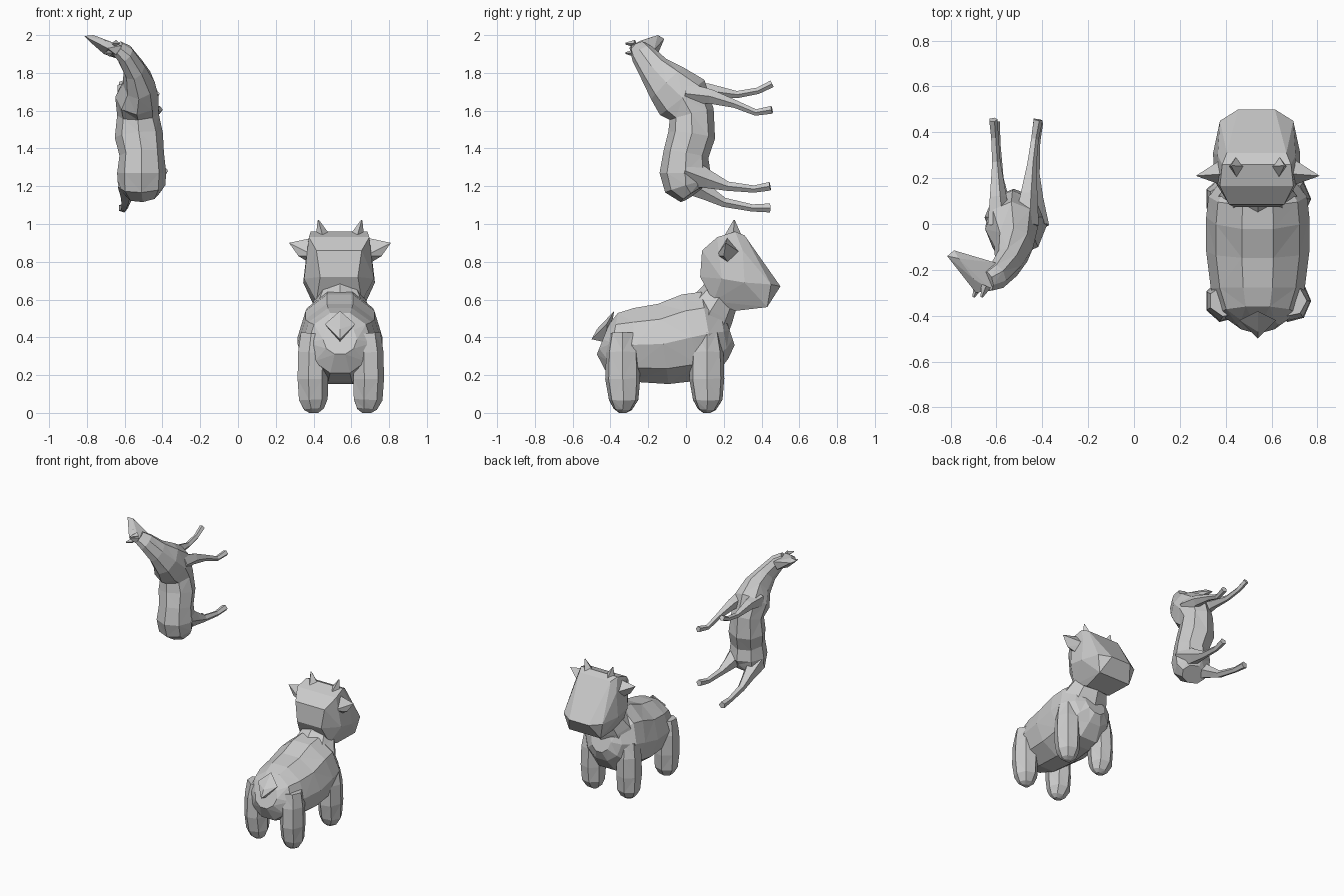
import bpy, bmesh, math
from mathutils import Vector

CX = 0.54  # centre line of the calf


def finish(name, bm):
    bmesh.ops.recalc_face_normals(bm, faces=bm.faces)
    me = bpy.data.meshes.new(name)
    bm.to_mesh(me)
    bm.free()
    ob = bpy.data.objects.new(name, me)
    bpy.context.collection.objects.link(ob)
    return ob


def loft(name, rings, sides=8):
    """rings: (x, y, z, half width along x, half depth) along a path."""
    bm = bmesh.new()
    pts = [Vector(r[:3]) for r in rings]
    loops = []
    for i, r in enumerate(rings):
        t = (pts[min(i + 1, len(pts) - 1)] - pts[max(i - 1, 0)]).normalized()
        side = Vector((1, 0, 0))
        side = (side - t * side.dot(t)).normalized()
        up = t.cross(side)
        loops.append([bm.verts.new(pts[i] + side * r[3] * math.cos(a) + up * r[4] * math.sin(a))
                      for a in (2 * math.pi * k / sides for k in range(sides))])
    for a, b in zip(loops, loops[1:]):
        for k in range(sides):
            j = (k + 1) % sides
            bm.faces.new((a[k], a[j], b[j], b[k]))
    bm.faces.new(loops[0])
    bm.faces.new(loops[-1])
    bmesh.ops.triangulate(bm, faces=bm.faces)
    return finish(name, bm)


def hull(name, pts):
    bm = bmesh.new()
    for p in pts:
        bm.verts.new(p)
    res = bmesh.ops.convex_hull(bm, input=bm.verts)
    junk = {g for g in res["geom_interior"] + res["geom_unused"] if isinstance(g, bmesh.types.BMVert)}
    bmesh.ops.delete(bm, geom=list(junk), context='VERTS')
    return finish(name, bm)


# ---- calf: body, neck, tail
loft("calf_body", [(CX, y, z, a, b) for y, z, a, b in [
    (-0.44, 0.39, 0.09, 0.09), (-0.39, 0.37, 0.17, 0.17), (-0.28, 0.36, 0.205, 0.205),
    (-0.12, 0.365, 0.225, 0.225), (0.03, 0.40, 0.225, 0.245),
    (0.12, 0.42, 0.215, 0.235), (0.20, 0.43, 0.15, 0.15), (0.23, 0.44, 0.08, 0.09)]], 10)
loft("calf_neck", [(CX, 0.08, 0.43, 0.20, 0.14), (CX, 0.13, 0.54, 0.165, 0.13),
                   (CX, 0.18, 0.62, 0.125, 0.105), (CX, 0.22, 0.70, 0.12, 0.10)])
hull("calf_tail", [(CX - 0.08, -0.42, 0.47), (CX + 0.08, -0.42, 0.47), (CX, -0.38, 0.54),
                   (CX, -0.47, 0.445), (CX, -0.50, 0.39), (CX, -0.41, 0.37)])

# ---- calf: head with long flat face
half = [(0.10, 0.075, 0.72), (0.12, 0.085, 0.86), (0.16, 0.165, 0.93), (0.15, 0.26, 0.96),
        (0.13, 0.31, 0.94), (0.17, 0.30, 0.86), (0.185, 0.19, 0.71), (0.19, 0.31, 0.69),
        (0.16, 0.45, 0.68), (0.08, 0.50, 0.67), (0.13, 0.43, 0.56), (0.10, 0.26, 0.54),
        (0.12, 0.145, 0.59)]
hull("calf_head", [(0.535 + s * x, y, z) for x, y, z in half for s in (-1, 1)])

# ---- calf: ears, horns and legs on both sides
for s, side in ((-1, "left"), (1, "right")):
    hull("calf_ear_" + side, [(CX + s * x, y, z) for x, y, z in [
        (0.27, 0.21, 0.90), (0.22, 0.20, 0.83), (0.13, 0.16, 0.83), (0.13, 0.30, 0.84),
        (0.13, 0.22, 0.93), (0.17, 0.22, 0.80)]])
    loft("calf_horn_" + side, [(CX + s * 0.09, 0.25, 0.93, 0.04, 0.05),
                               (CX + s * 0.115, 0.255, 1.02, 0.004, 0.004)], 4)
    for part, y in (("front", 0.11), ("back", -0.335)):
        loft("calf_leg_%s_%s" % (part, side), [
            (CX + s * 0.135, y, 0.42, 0.08, 0.07), (CX + s * 0.145, y, 0.32, 0.085, 0.09),
            (CX + s * 0.148, y, 0.18, 0.085, 0.095), (CX + s * 0.145, y + 0.005, 0.07, 0.08, 0.08),
            (CX + s * 0.14, y, 0.02, 0.055, 0.05), (CX + s * 0.14, y, 0.0, 0.025, 0.02)], 7)

# ---- foal: reared upright, trunk and neck in one sweep
loft("foal_trunk", [
    (-0.505, 0.03, 1.155, 0.09, 0.07), (-0.51, 0.0, 1.20, 0.125, 0.115),
    (-0.51, -0.005, 1.27, 0.13, 0.135), (-0.51, 0.0, 1.37, 0.118, 0.12),
    (-0.525, 0.03, 1.47, 0.128, 0.125), (-0.53, 0.03, 1.58, 0.11, 0.12),
    (-0.535, -0.02, 1.67, 0.115, 0.15), (-0.525, -0.10, 1.745, 0.085, 0.12),
    (-0.55, -0.17, 1.82, 0.06, 0.085), (-0.60, -0.23, 1.90, 0.05, 0.065),
    (-0.64, -0.25, 1.93, 0.04, 0.05)])

# ---- foal: head turned sideways
hull("foal_head", [
    (-0.815, -0.14, 1.995), (-0.785, -0.115, 1.98), (-0.79, -0.15, 1.97), (-0.765, -0.15, 2.0),
    (-0.69, -0.30, 1.93), (-0.62, -0.29, 1.945), (-0.61, -0.27, 1.87), (-0.71, -0.19, 1.90),
    (-0.64, -0.16, 1.875), (-0.60, -0.17, 1.92), (-0.70, -0.24, 1.97)])
for name, x, z in (("outer", -0.70, 1.905), ("inner", -0.665, 1.955)):
    loft("foal_ear_" + name, [(x + 0.02, -0.27, z, 0.022, 0.02), (x, -0.32, z, 0.005, 0.005)], 4)

# ---- foal: four slim legs (y, z, radius), drifting from hip x to hoof x
legs = {
    "front_left": (-0.59, -0.615, [(0.0, 1.70, 0.06), (0.12, 1.705, 0.04), (0.27, 1.685, 0.02),
                                   (0.38, 1.705, 0.018), (0.455, 1.742, 0.02)]),
    "front_right": (-0.475, -0.42, [(0.0, 1.69, 0.06), (0.13, 1.675, 0.04), (0.26, 1.635, 0.022),
                                    (0.37, 1.59, 0.018), (0.455, 1.605, 0.022)]),
    "back_left": (-0.58, -0.61, [(0.0, 1.23, 0.07), (0.11, 1.165, 0.042), (0.20, 1.115, 0.026),
                                 (0.35, 1.085, 0.02), (0.445, 1.085, 0.025)]),
    "back_right": (-0.455, -0.42, [(0.0, 1.28, 0.085), (0.12, 1.235, 0.05), (0.22, 1.20, 0.026),
                                   (0.36, 1.185, 0.02), (0.445, 1.20, 0.024)]),
}
for name, (x0, x1, path) in legs.items():
    loft("foal_leg_" + name, [(x0 + (x1 - x0) * i / 4, y, z, r, r)
                              for i, (y, z, r) in enumerate(path)], 5)
